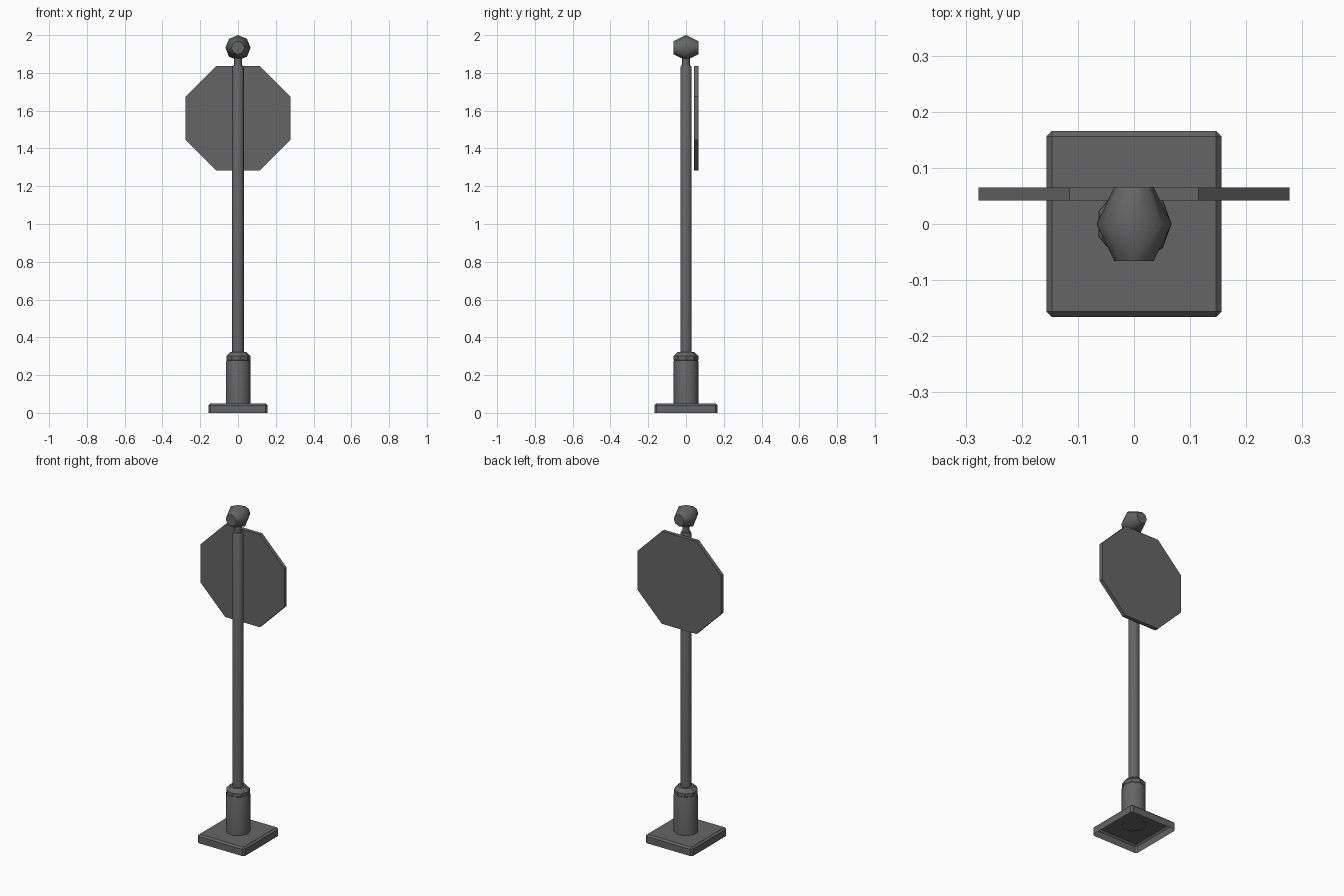
import bpy, bmesh, math
from mathutils import Matrix

if "Cube" in bpy.data.objects:
    bpy.data.objects.remove(bpy.data.objects["Cube"], do_unlink=True)

# Single painted metal colour
GREY = (0.13, 0.13, 0.13, 1)
metal = bpy.data.materials.new("dark grey metal")
metal.use_nodes = True
metal.diffuse_color = GREY
metal.node_tree.nodes["Principled BSDF"].inputs["Base Color"].default_value = GREY


def finish(name, bm, smooth=None):
    bmesh.ops.recalc_face_normals(bm, faces=bm.faces)
    mesh = bpy.data.meshes.new(name)
    bm.to_mesh(mesh)
    bm.free()
    mesh.materials.append(metal)
    obj = bpy.data.objects.new(name, mesh)
    bpy.context.collection.objects.link(obj)
    if smooth:
        bpy.ops.object.select_all(action="DESELECT")
        obj.select_set(True)
        bpy.context.view_layer.objects.active = obj
        bpy.ops.object.shade_smooth_by_angle(angle=math.radians(smooth))
    return obj


def turned(name, profile, sides, matrix=Matrix(), phase=0.0, smooth=None):
    """Stack rings of (radius, height) into a capped solid."""
    bm = bmesh.new()
    rings = []
    for r, h in profile:
        angles = [phase + math.tau * i / sides for i in range(sides)]
        rings.append([bm.verts.new((r * math.cos(a), r * math.sin(a), h)) for a in angles])
    for low, high in zip(rings, rings[1:]):
        for i in range(sides):
            j = (i + 1) % sides
            bm.faces.new((low[i], low[j], high[j], high[i]))
    bm.faces.new(rings[0][::-1])
    bm.faces.new(rings[-1])
    bm.transform(matrix)
    return finish(name, bm, smooth)


# Foot plate: chamfered slab, open underneath
bm = bmesh.new()
bmesh.ops.create_cube(bm, size=1, matrix=Matrix.Translation((0, 0, 0.025))
                      @ Matrix.Diagonal((0.312, 0.332, 0.05, 1)))
edges = [e for e in bm.edges if max(v.co.z for v in e.verts) > 0.04]
bmesh.ops.bevel(bm, geom=edges, offset=0.01, segments=1, affect="EDGES")
bmesh.ops.recalc_face_normals(bm, faces=bm.faces)
floor = [f for f in bm.faces if f.normal.z < -0.9]
bmesh.ops.delete(bm, geom=floor, context="FACES")
finish("foot_plate", bm)

# Sleeve around the foot of the post, with a sloped collar
turned("sleeve", [(0.067, 0.045), (0.067, 0.27), (0.062, 0.285)], 9, smooth=45)
turned("collar", [(0.062, 0.275), (0.066, 0.28), (0.066, 0.3), (0.045, 0.322)], 9)

# Post and the neck under the finial
turned("post", [(0.031, 0.3), (0.031, 1.83), (0.026, 1.84)], 10, smooth=40)
turned("neck", [(0.02, 1.83), (0.02, 1.89)], 8, smooth=50)

# Faceted finial ball, turned about the front-to-back axis
along_y = Matrix.Rotation(math.radians(90), 4, "X")
turned("finial_ball", [(0.035, -0.066), (0.067, 0), (0.035, 0.066)], 8,
       Matrix.Translation((0, 0, 1.933)) @ along_y, smooth=50)

# Octagonal sign panel behind the post
turned("sign_panel", [(0.3, -0.0115), (0.3, 0.0115)], 8,
       Matrix.Translation((0, 0.0535, 1.56)) @ along_y, math.pi / 8)
